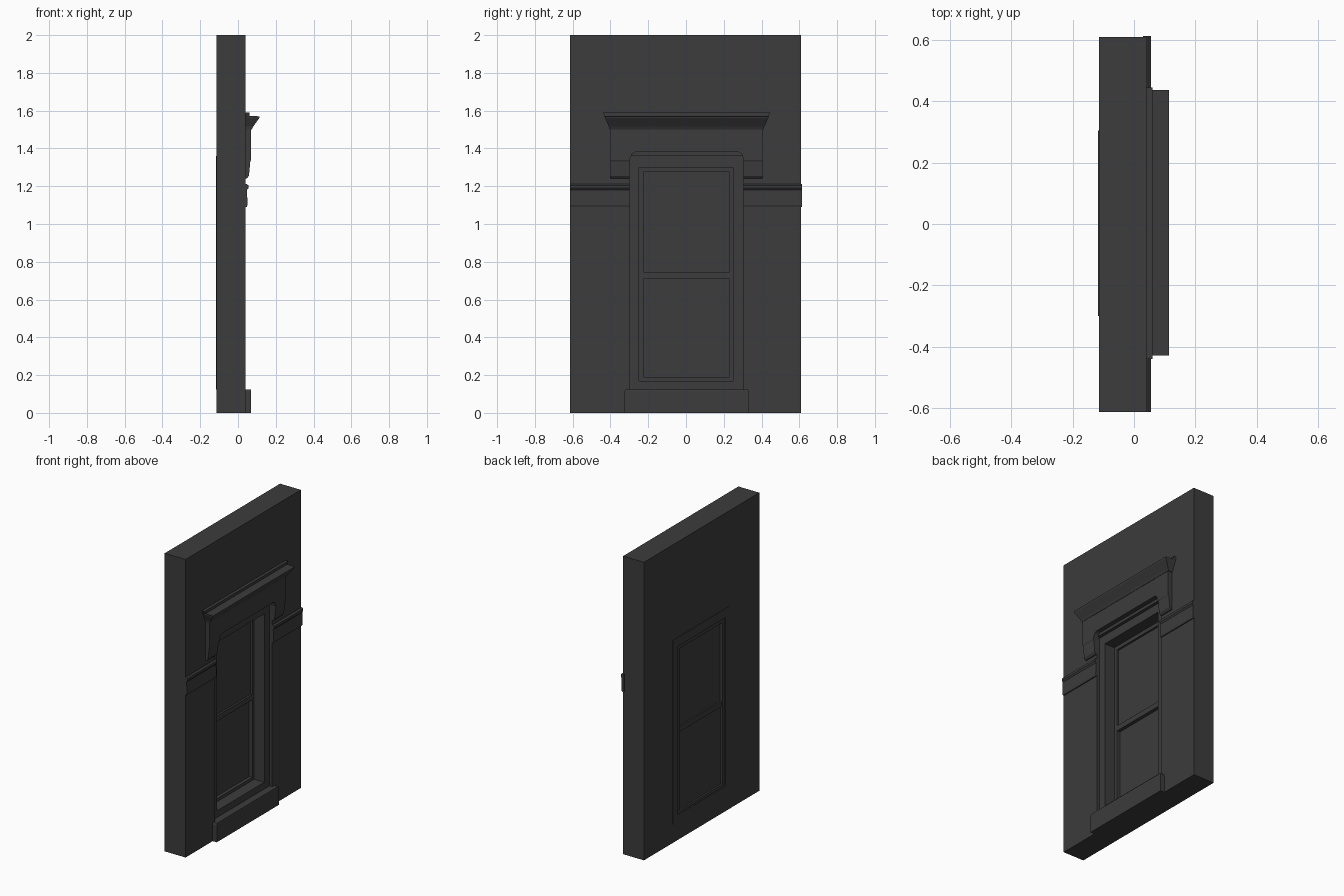
import bpy
import bmesh

cube = bpy.data.objects.get("Cube")
if cube:
    bpy.data.objects.remove(cube, do_unlink=True)

# One flat stone colour
stone = bpy.data.materials.new("dark grey stone")
stone.use_nodes = True
colour = (0.045, 0.045, 0.045, 1)
stone.diffuse_color = colour
stone.node_tree.nodes["Principled BSDF"].inputs["Base Color"].default_value = colour


def finish(name, bm):
    bmesh.ops.recalc_face_normals(bm, faces=bm.faces)
    mesh = bpy.data.meshes.new(name)
    bm.to_mesh(mesh)
    bm.free()
    mesh.materials.append(stone)
    obj = bpy.data.objects.new(name, mesh)
    bpy.context.collection.objects.link(obj)
    return obj


def rect(r):
    """Corners (y, z) of a rectangle given as y0, y1, z0, z1."""
    y0, y1, z0, z1 = r
    return [(y0, z0), (y1, z0), (y1, z1), (y0, z1)]


def plate(name, outline, x0, x1):
    """Extrude a (y, z) outline through the wall direction."""
    bm = bmesh.new()
    face = bm.faces.new([bm.verts.new((x0, y, z)) for y, z in outline])
    ext = bmesh.ops.extrude_face_region(bm, geom=[face], use_keep_orig=True)
    moved = [v for v in ext["geom"] if isinstance(v, bmesh.types.BMVert)]
    bmesh.ops.translate(bm, verts=moved, vec=(x1 - x0, 0, 0))
    return finish(name, bm)


def ring(name, outer, inner, x0, x1):
    """Rectangular frame with a rectangular hole."""
    bm = bmesh.new()
    loops = [[bm.verts.new((x, y, z)) for y, z in rect(r)]
             for x, r in ((x0, outer), (x1, outer), (x1, inner), (x0, inner))]
    for a, b in zip(loops, loops[1:] + loops[:1]):
        for i in range(4):
            j = (i + 1) % 4
            bm.faces.new((a[i], a[j], b[j], b[i]))
    return finish(name, bm)


def moulding(name, layers, back=0.03):
    """Loft stacked rectangles; each layer is (z, y0, y1, front x)."""
    bm = bmesh.new()
    loops = [[bm.verts.new(p) for p in
              ((back, y0, z), (x, y0, z), (x, y1, z), (back, y1, z))]
             for z, y0, y1, x in layers]
    for a, b in zip(loops, loops[1:]):
        for i in range(4):
            j = (i + 1) % 4
            bm.faces.new((a[i], a[j], b[j], b[i]))
    bm.faces.new(loops[0])
    bm.faces.new(loops[-1])
    return finish(name, bm)


# Wall with window opening
opening = (-0.30, 0.305, 0.125, 1.36)
ring("wall", (-0.613, 0.61, 0, 2), opening, -0.115, 0.04)

# Window casing, sash, glass and meeting rail
reveal = (-0.25, 0.25, 0.17, 1.30)
light = (-0.225, 0.23, 0.19, 1.275)
ring("window_casing", opening, reveal, -0.117, 0.02)
ring("window_sash", reveal, light, -0.112, -0.055)
plate("upper_glass", rect((-0.225, 0.23, 0.73, 1.275)), -0.095, -0.068)
plate("lower_glass", rect((-0.225, 0.23, 0.19, 0.73)), -0.10, -0.078)
plate("meeting_rail", rect((-0.225, 0.23, 0.71, 0.745)), -0.105, -0.055)

# Sill
moulding("window_sill", [(0, -0.325, 0.333, 0.07), (0.115, -0.325, 0.333, 0.07),
                         (0.125, -0.32, 0.328, 0.068)], back=0)

# Hood board with a shallow arched underside
plate("hood_board", [(-0.40, 1.34), (-0.30, 1.34), (-0.285, 1.37), (-0.27, 1.38),
                     (0.28, 1.38), (0.295, 1.37), (0.305, 1.34), (0.405, 1.34),
                     (0.405, 1.50), (-0.40, 1.50)], 0.03, 0.07)

# Hood brackets and string courses on both sides
for side, inner, ear, end in (("right", -0.30, -0.40, -0.613),
                              ("left", 0.305, 0.405, 0.613)):
    y0, y1 = sorted((inner, ear))
    moulding(side + "_hood_bracket", [(z, y0, y1, x) for z, x in
             ((1.24, 0.046), (1.255, 0.058), (1.33, 0.065), (1.34, 0.07))])
    y0, y1 = sorted((inner, end))
    moulding(side + "_string_course", [(z, y0, y1, x) for z, x in
             ((1.09, 0.046), (1.10, 0.05), (1.18, 0.048), (1.19, 0.055),
              (1.205, 0.055), (1.212, 0.045))])

# Flared cornice and its top step
moulding("cornice", [(1.50, -0.405, 0.41, 0.072), (1.515, -0.408, 0.414, 0.08),
                     (1.56, -0.428, 0.435, 0.112), (1.57, -0.43, 0.437, 0.115),
                     (1.572, -0.43, 0.437, 0.062)])
moulding("cornice_cap", [(1.555, -0.425, 0.432, 0.06), (1.59, -0.44, 0.445, 0.06)])
